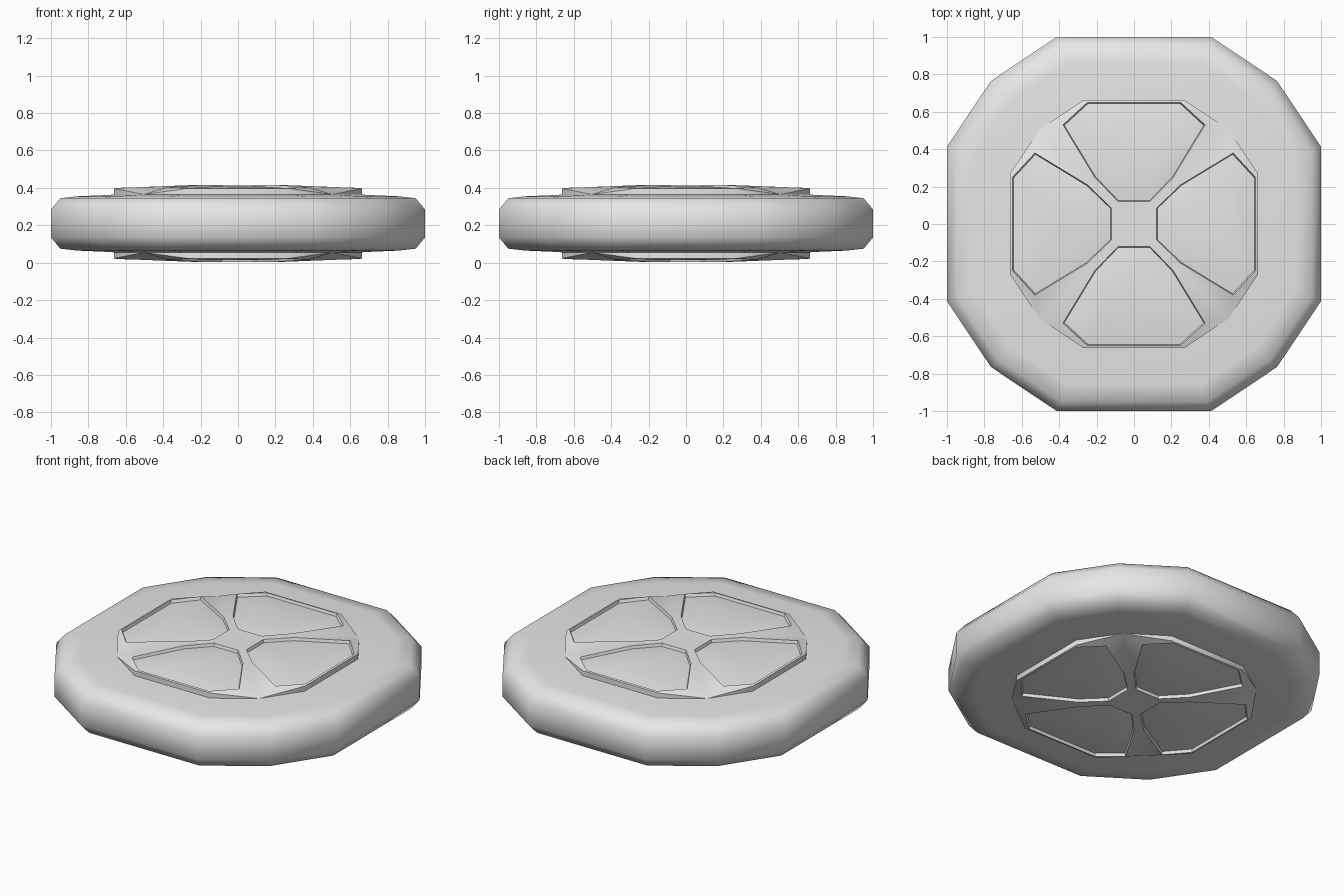
import bpy, bmesh, math
from mathutils import Matrix, Vector

if "Cube" in bpy.data.objects:
    bpy.data.objects.remove(bpy.data.objects["Cube"], do_unlink=True)

MID = 0.21  # height of the symmetry plane

grey = bpy.data.materials.new("light grey")
grey.use_nodes = True
grey.diffuse_color = (0.8, 0.8, 0.8, 1)
grey.node_tree.nodes["Principled BSDF"].inputs["Base Color"].default_value = (0.8, 0.8, 0.8, 1)


def finish(name, bm, angle):
    bmesh.ops.remove_doubles(bm, verts=bm.verts, dist=0.0005)
    bmesh.ops.recalc_face_normals(bm, faces=bm.faces)
    mesh = bpy.data.meshes.new(name)
    bm.to_mesh(mesh)
    bm.free()
    mesh.materials.append(grey)
    obj = bpy.data.objects.new(name, mesh)
    bpy.context.collection.objects.link(obj)
    bpy.ops.object.select_all(action='DESELECT')
    obj.select_set(True)
    bpy.context.view_layer.objects.active = obj
    bpy.ops.object.shade_smooth_by_angle(angle=math.radians(angle))
    return obj


def outline(r, z):
    """Twelve-sided outline with its wide sides facing the axes."""
    pts = []
    for q in range(4):
        for a in (-22.4, 22.4, 45):
            t = math.radians(90 * q + a)
            s = r / math.cos(math.radians(22.4))
            pts.append(Vector((s * math.cos(t), s * math.sin(t), z)))
    return pts


# Tyre: closed ring profile, mirrored about the middle plane
half = [(0.64, 0.156), (0.70, 0.152), (0.86, 0.145), (0.95, 0.135), (1.0, 0.075)]
profile = half + [(r, -h) for r, h in reversed(half)]
bm = bmesh.new()
rings = [[bm.verts.new(p) for p in outline(r, MID + h)] for r, h in profile]
for i, ring in enumerate(rings):
    nxt = rings[(i + 1) % len(rings)]
    for k in range(12):
        j = (k + 1) % 12
        bm.faces.new((ring[k], ring[j], nxt[j], nxt[k]))
finish("tyre", bm, 62)

# Hub: four sunken panels between crossed spokes, on both sides
bm = bmesh.new()


def face(*pts):
    bm.faces.new([bm.verts.new(p) for p in pts])


corners = [(0.12, 0.085, 0.205), (0.25, 0.21, 0.205), (0.53, 0.38, 0.194), (0.65, 0.25, 0.19)]
for side in (1, -1):
    def place(p, quarter):
        q = Matrix.Rotation(math.radians(90 * quarter), 3, 'Z') @ Vector(p)
        return Vector((q.x, q.y, MID + side * q.z))

    center = []
    for quarter in range(4):
        left = [place(p, quarter) for p in corners]
        right = [place((x, -y, z), quarter) for x, y, z in corners]
        after = [place((x, -y, z), quarter + 1) for x, y, z in corners]
        rim_r = place((0.663, -0.27, 0.187), quarter)
        rim_l = place((0.663, 0.27, 0.187), quarter)
        rim_n = place((0.663, -0.27, 0.187), quarter + 1)
        tip = place((0.505, 0.505, 0.155), quarter)
        valley = place((0.36, 0.36, 0.193), quarter)
        center += [right[0], left[0]]

        # panel floor and its walls
        loop = right + left[::-1]
        drop = Vector((0, 0, -0.018 * side))
        middle = sum(loop, Vector()) / len(loop)
        floor = [p.lerp(middle, 0.02) + drop for p in loop]
        for k in range(8):
            j = (k + 1) % 8
            face(loop[k], loop[j], floor[j], floor[k])
        crown = [p.lerp(middle, 0.3) + Vector((0, 0, 0.006 * side)) for p in floor]
        for k in range(8):
            j = (k + 1) % 8
            face(floor[k], floor[j], crown[j], crown[k])
        face(*crown)

        # spoke, widening into a sloping tip
        face(left[0], left[1], after[1], after[0])
        face(left[1], valley, after[1])
        face(left[1], left[2], valley)
        face(after[1], valley, after[2])
        face(left[2], tip, valley)
        face(after[2], valley, tip)

        # rim strip and outer wall
        face(left[3], right[3], rim_r, rim_l)
        face(left[2], left[3], rim_l, tip)
        face(after[2], tip, rim_n, after[3])
        for a, b in ((rim_r, rim_l), (rim_l, tip), (tip, rim_n)):
            low_a, low_b = a.copy(), b.copy()
            low_a.z = low_b.z = MID
            face(a, b, low_b, low_a)
    face(*center)
finish("hub", bm, 40)
